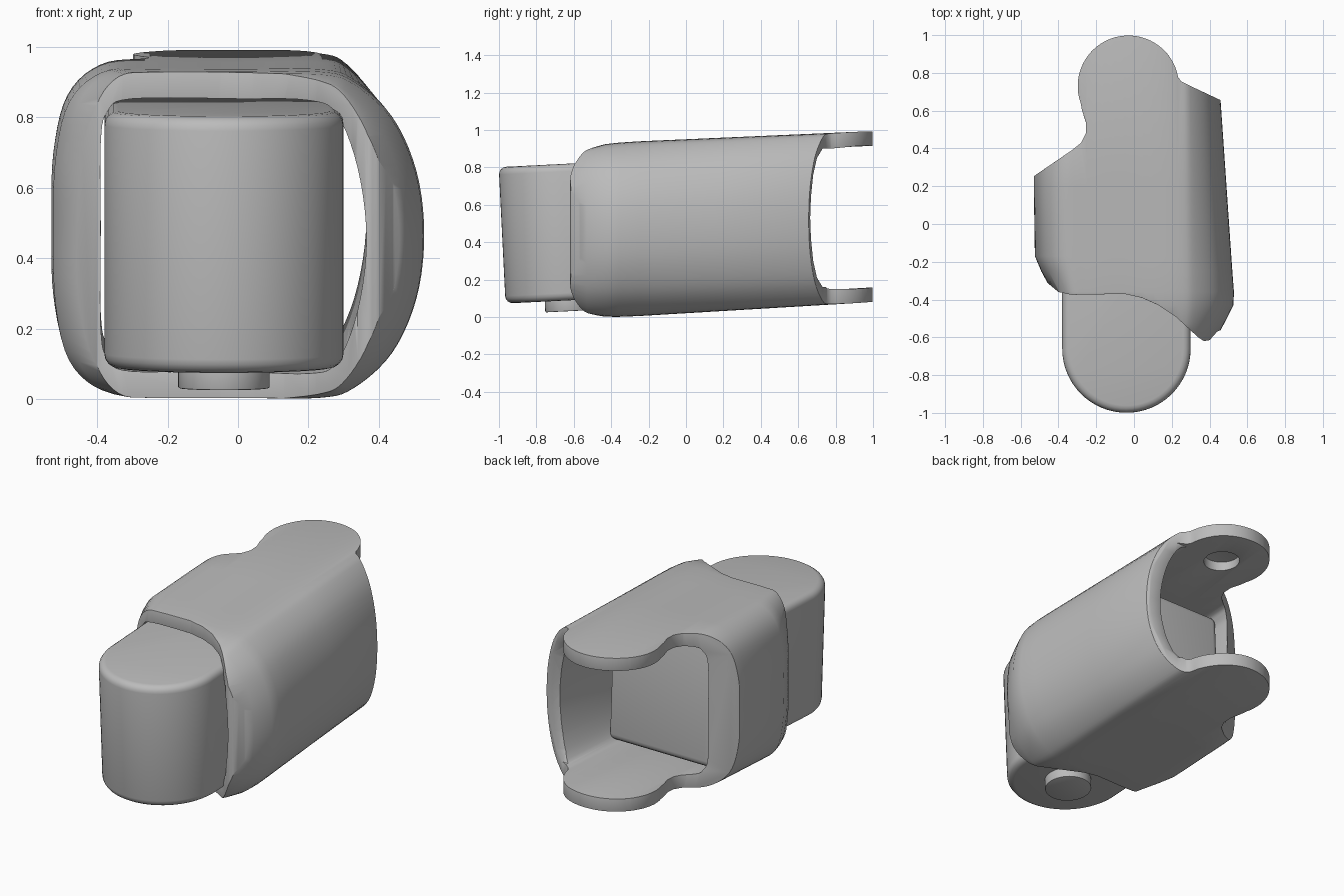
import bpy, bmesh, math
from mathutils import Matrix, Vector

cube = bpy.data.objects.get("Cube")
if cube:
    bpy.data.objects.remove(cube)

grey = bpy.data.materials.new("plain grey")
grey.use_nodes = True
grey.diffuse_color = (0.5, 0.5, 0.5, 1)
grey.node_tree.nodes["Principled BSDF"].inputs["Base Color"].default_value = (0.5, 0.5, 0.5, 1)


def make(name, bm):
    bmesh.ops.recalc_face_normals(bm, faces=bm.faces)
    mesh = bpy.data.meshes.new(name)
    bm.to_mesh(mesh)
    bm.free()
    mesh.materials.append(grey)
    obj = bpy.data.objects.new(name, mesh)
    bpy.context.collection.objects.link(obj)
    return obj


def smooth_loop(points, steps):
    """Closed Catmull-Rom curve through 2D points."""
    pts = [Vector(p) for p in points]
    n, out = len(pts), []
    for i in range(n):
        a, b, c, d = (pts[(i + k) % n] for k in (-1, 0, 1, 2))
        for s in range(steps):
            t = s / steps
            out.append(0.5 * (2 * b + (c - a) * t + (2 * a - 5 * b + 4 * c - d) * t * t
                              + (3 * b - a - 3 * c + d) * t ** 3))
    return out


def loft(name, rings):
    """Skin equal rings of 3D points and cap both ends."""
    bm = bmesh.new()
    loops = [[bm.verts.new(p) for p in ring] for ring in rings]
    for r0, r1 in zip(loops, loops[1:]):
        for i in range(len(r0)):
            j = (i + 1) % len(r0)
            bm.faces.new((r0[i], r0[j], r1[j], r1[i]))
    bm.faces.new(loops[0])
    bm.faces.new(loops[-1])
    return make(name, bm)


def prism(name, outline, z0, z1):
    return loft(name, [[(x, y, z) for x, y in outline] for z in (z0, z1)])


def disc(cx, cy, r, n=40):
    return [(cx + r * math.cos(2 * math.pi * i / n), cy + r * math.sin(2 * math.pi * i / n))
            for i in range(n)]


def boolean(obj, cutter, operation):
    mod = obj.modifiers.new(operation.lower(), 'BOOLEAN')
    mod.operation, mod.solver, mod.object = operation, 'EXACT', cutter
    cutter.hide_render = True
    cutter.hide_set(True)


def finish(obj, width, segments, angle):
    """Round the sharp edges, apply everything, shade smooth."""
    mod = obj.modifiers.new("rounding", 'BEVEL')
    mod.width, mod.segments = width, segments
    mod.limit_method, mod.angle_limit = 'ANGLE', math.radians(angle)
    bpy.ops.object.select_all(action='DESELECT')
    obj.select_set(True)
    bpy.context.view_layer.objects.active = obj
    for m in list(obj.modifiers):
        bpy.ops.object.modifier_apply(modifier=m.name)
    bpy.ops.object.shade_smooth_by_angle(angle=math.radians(40))


MID = 0.485
FLANK = 0.25  # side bulges start beyond this x


def sweep(name, half, stations):
    """Run a mirrored half section along y; stations are (y, height, -x flank, +x flank) scales."""
    loop = smooth_loop(half + [(x, -h) for x, h in reversed(half[1:-1])], 5)
    rings = []
    for y, tall, minus, plus in stations:
        ring = []
        for x, h in loop:
            z = MID + h * tall
            if x > FLANK:
                x = FLANK + (x - FLANK) * plus
            elif x < -FLANK:
                x = -FLANK + (x + FLANK) * minus
            ring.append((x, y, z + y * (0.06 - 0.017 * z)))
        rings.append(ring)
    return loft(name, rings)


# Sleeve: swept tube trimmed by its plan outline and a rear side notch
sleeve = sweep("sleeve",
               [(-0.53, 0), (-0.525, 0.2), (-0.485, 0.365), (-0.39, 0.45), (-0.25, 0.463),
                (0, 0.463), (0.23, 0.463), (0.33, 0.435), (0.44, 0.335), (0.51, 0.18), (0.532, 0)],
               [(-0.7, 0.82, 0.6, 0.5), (-0.62, 0.87, 0.6, 0.63), (-0.53, 0.94, 0.6, 0.8),
                (-0.43, 0.985, 0.6, 0.98), (-0.36, 0.995, 0.65, 0.99), (-0.25, 1, 0.86, 0.96),
                (-0.17, 1, 0.98, 0.94), (0.2, 1, 1, 0.85), (1.1, 1, 1, 0.63)])
cavity = sweep("cavity_cutter",
               [(-0.39, 0), (-0.39, 0.26), (-0.37, 0.35), (-0.3, 0.385), (0, 0.385),
                (0.2, 0.385), (0.28, 0.35), (0.34, 0.2), (0.365, 0)],
               [(-0.8, 1, 1, 1), (0.2, 1, 1, 1), (1.2, 1, 1, 1)])
lug_arc = [(-0.03 + 0.268 * math.cos(a), 0.73 + 0.268 * math.sin(a))
           for a in (math.radians(10 + 190 * i / 32) for i in range(33))]
plan = lug_arc + [(-0.275, 0.6), (-0.255, 0.54), (-0.255, 0.48), (-0.28, 0.43), (-0.33, 0.39),
                  (-0.52, 0.26), (-0.6, 0.2), (-0.6, -0.3), (-0.46, -0.31),
                  (-0.4, -0.36), (-0.33, -0.375), (-0.05, -0.37), (0.04, -0.39), (0.13, -0.43),
                  (0.22, -0.49), (0.34, -0.6), (0.37, -0.62), (0.4, -0.615), (0.44, -0.57),
                  (0.6, -0.5), (0.6, 0.64), (0.46, 0.655), (0.3, 0.73), (0.25, 0.755)]
trim = prism("plan_cutter", plan, -0.5, 1.5)
edge = [(0.73, 0.9), (0.7, 0.85), (0.68, 0.76), (0.668, 0.64), (0.664, 0.53)]
profile = [(1.2, 0.9)] + edge + [(y, 1.06 - z) for y, z in reversed(edge)] + [(1.2, 0.16)]
notch = loft("notch_cutter", [[(x, y, z) for y, z in profile] for x in (0.2, 0.7)])
socket = prism("socket_cutter", disc(-0.03, 0.73, 0.1), 0.8, 0.955)
cutters = [(cavity, 'DIFFERENCE'), (trim, 'INTERSECT'), (notch, 'DIFFERENCE'), (socket, 'DIFFERENCE')]
for cutter, operation in cutters:
    boolean(sleeve, cutter, operation)
finish(sleeve, 0.018, 3, 50)

# Knuckle block: round-nosed bar leaning slightly back
nose = [(-0.04 + 0.34 * math.cos(a), -0.62 + 0.34 * math.sin(a))
        for a in (math.pi + math.pi * i / 32 for i in range(33))]
block = prism("knuckle_block", nose + [(0.3, 0.32), (-0.38, 0.32)], 0.12, 0.85)
finish(block, 0.04, 4, 40)

# Pivot pin under the block
pin = prism("pivot_pin", disc(-0.04, -0.62, 0.13), 0.062, 0.16)
finish(pin, 0.004, 2, 50)
for part in (block, pin):
    part.data.transform(Matrix.Rotation(0.05, 4, 'X'))

# Remove the spent cutters
for cutter, operation in cutters:
    bpy.data.objects.remove(cutter)
